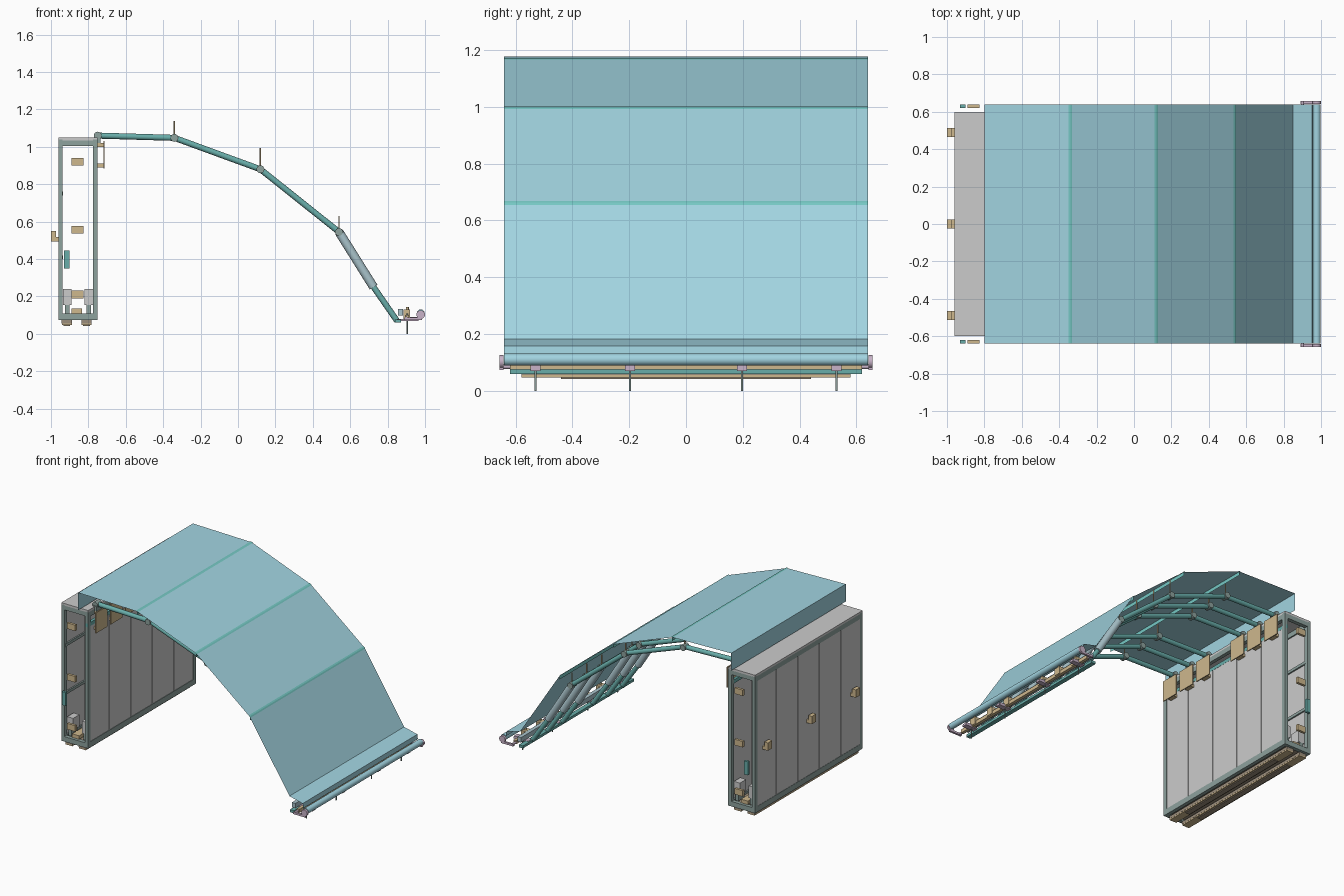
import bpy, bmesh, math
from mathutils import Vector, Matrix

if "Cube" in bpy.data.objects:
    bpy.data.objects.remove(bpy.data.objects["Cube"])

def mat(name, r, g, b):
    m = bpy.data.materials.new(name)
    m.diffuse_color = (r, g, b, 1)
    m.use_nodes = True
    m.node_tree.nodes["Principled BSDF"].inputs["Base Color"].default_value = m.diffuse_color
    return m

FABRIC = mat("fabric_blue", 0.36, 0.66, 0.75)
TEAL = mat("teal_metal", 0.14, 0.42, 0.40)
SEAM = mat("seam_teal", 0.18, 0.58, 0.55)
FRAME = mat("frame_grey_green", 0.27, 0.36, 0.34)
PANEL = mat("panel_grey", 0.62, 0.65, 0.62)
STEEL = mat("sleeve_steel", 0.40, 0.55, 0.60)
TAN = mat("tan", 0.62, 0.48, 0.27)
BROWN = mat("skid_brown", 0.33, 0.27, 0.20)
PINK = mat("bracket_mauve", 0.58, 0.45, 0.58)

def finish(name, bm, m):
    me = bpy.data.meshes.new(name)
    bm.to_mesh(me)
    bm.free()
    me.materials.append(m)
    ob = bpy.data.objects.new(name, me)
    bpy.context.collection.objects.link(ob)
    return ob

def box(name, x0, x1, y0, y1, z0, z1, m):
    bm = bmesh.new()
    bmesh.ops.create_cube(bm, size=1)
    bmesh.ops.scale(bm, vec=(x1 - x0, y1 - y0, z1 - z0), verts=bm.verts)
    bmesh.ops.translate(bm, vec=((x0 + x1) / 2, (y0 + y1) / 2, (z0 + z1) / 2), verts=bm.verts)
    return finish(name, bm, m)

def tube(name, a, b, r, m, n=16):
    a, b = Vector(a), Vector(b)
    d = b - a
    bm = bmesh.new()
    bmesh.ops.create_cone(bm, cap_ends=True, segments=n, radius1=r, radius2=r, depth=d.length,
                          matrix=Matrix.Translation((a + b) / 2) @ d.to_track_quat('Z', 'Y').to_matrix().to_4x4())
    for f in bm.faces:
        f.smooth = len(f.verts) == 4
    for e in bm.edges:
        e.smooth = all(f.smooth for f in e.link_faces)
    return finish(name, bm, m)

def sheet(name, profile, hw, m):
    bm = bmesh.new()
    rows = [(bm.verts.new((x, -hw, z)), bm.verts.new((x, hw, z))) for x, z in profile]
    for (a, b), (c, d) in zip(rows, rows[1:]):
        bm.faces.new((a, c, d, b))
    return finish(name, bm, m)

# canopy fabric and seam strips over its bends
canopy = [(-0.80, 1.055), (-0.80, 1.178), (-0.34, 1.168), (0.12, 0.995), (0.54, 0.66),
          (0.85, 0.183), (0.953, 0.158), (0.957, 0.125)]
sheet("canopy_fabric", canopy, 0.64, FABRIC)
for i in (2, 3, 4):
    p = [Vector(q) for q in canopy[i - 1:i + 2]]
    up = Vector((0, 0.003))
    s = [p[1] + (p[0] - p[1]).normalized() * 0.01 + up, p[1] + up,
         p[1] + (p[2] - p[1]).normalized() * 0.01 + up]
    sheet("canopy_seam", s, 0.64, SEAM)
    sheet("canopy_seam_fin", [p[1], p[1] - Vector((0, 0.025))], 0.64, SEAM)

# six folding arms
path = [(-0.75, 1.06), (-0.34, 1.048), (0.12, 0.88), (0.54, 0.545), (0.725, 0.25), (0.85, 0.07)]
for y in [s * v for s in (-1, 1) for v in (0.17, 0.335, 0.5)]:
    for k, (a, b) in enumerate(zip(path, path[1:])):
        big = k == 3
        tube("arm_sleeve" if big else "arm_tube", (a[0], y, a[1]), (b[0], y, b[1]),
             0.024 if big else 0.016, STEEL if big else TEAL)
    for (x, z) in path[:4]:
        tube("arm_joint", (x, y - 0.024, z), (x, y + 0.024, z), 0.021, FRAME)
    # struts carrying the fabric
    for (x, z), h in zip(path[1:4], (0.09, 0.115, 0.085)):
        tube("fabric_strut", (x, y, z), (x, y, z + h), 0.004, TAN, 8)
    # wall bracket of the arm
    box("arm_bracket_plate", -0.720, -0.713, y - 0.065, y + 0.065, 0.885, 1.03, TAN)
    for z in (0.90, 1.01):
        box("arm_bracket_spacer", -0.755, -0.72, y - 0.03, y + 0.03, z - 0.01, z + 0.01, TAN)
    box("arm_pivot_lug", -0.765, -0.735, y - 0.03, y + 0.03, 1.02, 1.055, FRAME)
    # arm foot clamp
    box("arm_foot_clamp", 0.885, 0.92, y - 0.025, y + 0.025, 0.08, 0.13, TAN)
    tube("arm_foot_knob", (0.905, y, 0.12), (0.905, y, 0.145), 0.008, TAN, 8)

# bottom front rails, roller and legs
box("front_rail", 0.84, 0.872, -0.62, 0.62, 0.06, 0.078, TEAL)
box("front_rail_upper", 0.855, 0.882, -0.62, 0.62, 0.098, 0.132, STEEL)
box("front_tan_rail", 0.893, 0.915, -0.62, 0.62, 0.075, 0.10, TAN)
tube("front_roller", (0.977, -0.64, 0.11), (0.977, 0.64, 0.11), 0.021, FABRIC, 24)
for s in (-1, 1):
    y0, y1 = sorted((s * 0.642, s * 0.657))
    box("roller_bracket_arm", 0.89, 0.985, y0, y1, 0.074, 0.088, PINK)
    tube("roller_end_cap", (0.977, y0, 0.103), (0.977, y1, 0.103), 0.023, PINK)
    tube("roller_axle", (0.90, s * 0.6, 0.085), (0.90, s * 0.655, 0.085), 0.008, PINK, 8)
for y in (-0.53, -0.197, 0.197, 0.53):
    tube("front_leg", (0.905, y, 0), (0.905, y, 0.11), 0.004, FRAME, 8)
    box("leg_plate", 0.85, 0.965, y - 0.018, y + 0.018, 0.07, 0.08, PINK)
    box("leg_clip", 0.92, 0.96, y - 0.018, y + 0.018, 0.07, 0.09, PINK)

# cabinet frame
for s in (-1, 1):
    y0, y1 = sorted((s * 0.572, s * 0.6))
    for x0, x1 in ((-0.96, -0.937), (-0.776, -0.75)):
        box("cabinet_post", x0, x1, y0, y1, 0.075, 1.04, FRAME)
    box("end_sill", -0.96, -0.75, y0, y1, 0.075, 0.11, FRAME)
    box("end_header", -0.96, -0.75, y0, y1, 1.005, 1.035, FRAME)
for x0, x1 in ((-0.96, -0.937), (-0.776, -0.75)):
    box("long_sill", x0, x1, -0.6, 0.6, 0.075, 0.115, FRAME)
    box("long_header", x0, x1, -0.6, 0.6, 1.0, 1.035, FRAME)
for z in (0.40, 0.74):
    box("inner_rail", -0.945, -0.935, -0.59, 0.59, z, z + 0.02, FRAME)
box("panel_top_rail", -0.772, -0.752, -0.6, 0.6, 0.93, 0.955, TEAL)
box("cabinet_lid", -0.96, -0.75, -0.6, 0.6, 1.035, 1.05, PANEL)
box("cabinet_floor", -0.94, -0.775, -0.59, 0.59, 0.088, 0.10, BROWN)

# five panels on each long face
for i in range(5):
    y = -0.48 + 0.24 * i
    box("back_panel", -0.958, -0.946, y - 0.117, y + 0.117, 0.105, 1.01, PANEL)
    box("inner_panel", -0.766, -0.753, y - 0.117, y + 0.117, 0.10, 0.935, PANEL)

# skids under the cabinet
for x in (-0.915, -0.81):
    box("skid", x - 0.028, x + 0.028, -0.58, 0.58, 0.055, 0.075, BROWN)
    box("skid_shoe", x - 0.018, x + 0.018, -0.44, 0.44, 0.042, 0.056, BROWN)
    box("skid_pad", x - 0.027, x + 0.027, -0.58, 0.58, 0.047, 0.057, TAN)
box("floor_beam", -0.89, -0.835, -0.58, 0.58, 0.11, 0.135, TAN)

# handles on the back face
for y in (-0.49, 0, 0.49):
    box("back_handle", -1.0, -0.972, y - 0.024, y + 0.024, 0.495, 0.55, TAN)
    box("back_handle_base", -0.975, -0.955, y - 0.024, y + 0.024, 0.495, 0.518, TAN)

# end fittings
for s in (-1, 1):
    y0, y1 = sorted((s * 0.62, s * 0.638))
    for z in (0.21, 0.557, 0.92):
        box("end_latch", -0.89, -0.825, y0, y1, z - 0.021, z + 0.021, TAN)
    box("end_handle", -0.93, -0.90, y0, y1, 0.35, 0.445, TEAL)
    b0, b1 = sorted((s * 0.5, s * 0.57))
    for x in (-0.912, -0.797):
        box("ballast_box", x - 0.023, x + 0.023, b0, b1, 0.155, 0.24, PANEL)
        box("ballast_stand", x - 0.012, x + 0.012, b0, b1, 0.11, 0.155, FRAME)
